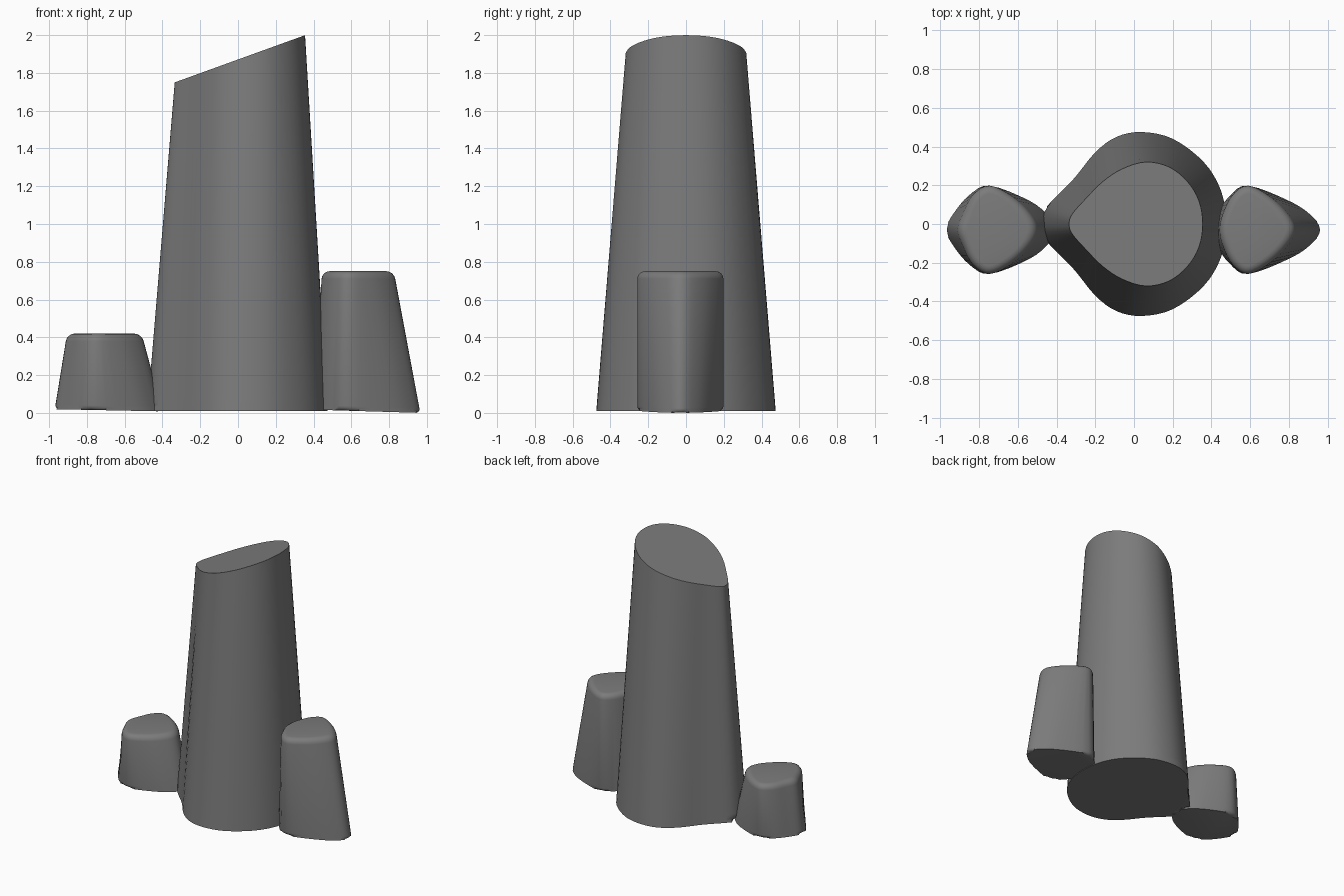
import bpy
import bmesh
from mathutils import Vector

cube = bpy.data.objects.get("Cube")
if cube:
    bpy.data.objects.remove(cube, do_unlink=True)

stone = bpy.data.materials.new("dark_grey_stone")
stone.use_nodes = True
colour = (0.2, 0.2, 0.2, 1)
stone.diffuse_color = colour
stone.node_tree.nodes["Principled BSDF"].inputs["Base Color"].default_value = colour


def smooth_loop(points, steps=4):
    """Closed smooth curve through the given outline points."""
    pts = [Vector(p) for p in points]
    n, out = len(pts), []
    for i in range(n):
        a, b, c, d = (pts[(i + k) % n] for k in (-1, 0, 1, 2))
        for s in range(steps):
            t = s / steps
            out.append(0.5 * (2 * b + (c - a) * t + (2 * a - 5 * b + 4 * c - d) * t * t
                              + (3 * b - a - 3 * c + d) * t ** 3))
    return out


def mirror_outline(half, centre_y):
    """Half outline from the right tip to the left tip, mirrored in y."""
    other = [(x, -y) for x, y in reversed(half[1:-1])]
    return smooth_loop([(x, y + centre_y) for x, y in half + other])


def column(name, base, top, base_z, top_z, base_round, top_round):
    """Loft between two outlines; base_z and top_z give height from x."""
    bm = bmesh.new()
    low = [bm.verts.new((p.x, p.y, base_z(p.x))) for p in base]
    high = [bm.verts.new((p.x, p.y, top_z(p.x))) for p in top]
    n = len(low)
    for i in range(n):
        j = (i + 1) % n
        bm.faces.new((low[i], low[j], high[j], high[i]))
    floor = bm.faces.new(low[::-1])
    cap = bm.faces.new(high)
    for face, width in ((floor, base_round), (cap, top_round)):
        if width:
            bmesh.ops.bevel(bm, geom=list(face.edges), offset=width, segments=4,
                            profile=0.5, affect='EDGES', clamp_overlap=True)
    bmesh.ops.recalc_face_normals(bm, faces=bm.faces[:])
    mesh = bpy.data.meshes.new(name)
    bm.to_mesh(mesh)
    bm.free()
    mesh.materials.append(stone)
    obj = bpy.data.objects.new(name, mesh)
    bpy.context.collection.objects.link(obj)
    bpy.ops.object.select_all(action='DESELECT')
    obj.select_set(True)
    bpy.context.view_layer.objects.active = obj
    bpy.ops.object.shade_smooth_by_angle()


# Tall central column with a slanted cut top
body_base = [(.475, 0), (.45, .17), (.36, .32), (.2, .44), (.04, .475), (-.09, .45),
             (-.2, .37), (-.31, .235), (-.45, .09), (-.48, 0)]
body_top = [(.355, 0), (.335, .12), (.275, .22), (.18, .295), (.06, .32), (-.06, .285),
            (-.16, .22), (-.25, .13), (-.32, .05), (-.335, 0)]
column("central_column", mirror_outline(body_base, 0), mirror_outline(body_top, 0),
       lambda x: 0.01, lambda x: 1.871 + 0.362 * x, 0.06, 0)

# Short column on the right side
short_base = [(-.4, 0), (-.44, .07), (-.54, .15), (-.745, .228), (-.85, .18), (-.935, .08), (-.97, 0)]
short_top = [(-.51, 0), (-.54, .08), (-.63, .17), (-.745, .228), (-.83, .18), (-.88, .08), (-.905, 0)]
column("short_column", mirror_outline(short_base[::-1], -.03), mirror_outline(short_top[::-1], -.03),
       lambda x: -0.02 * x, lambda x: 0.42, 0.025, 0.04)

# Medium column on the left side
medium_base = [(.965, 0), (.93, .06), (.82, .14), (.59, .228), (.49, .17), (.42, .07), (.4, 0)]
medium_top = [(.825, 0), (.79, .08), (.7, .17), (.59, .228), (.51, .18), (.46, .08), (.445, 0)]
column("medium_column", mirror_outline(medium_base, -.03), mirror_outline(medium_top, -.03),
       lambda x: 0.03 * (0.965 - x), lambda x: 0.75, 0.025, 0.04)
